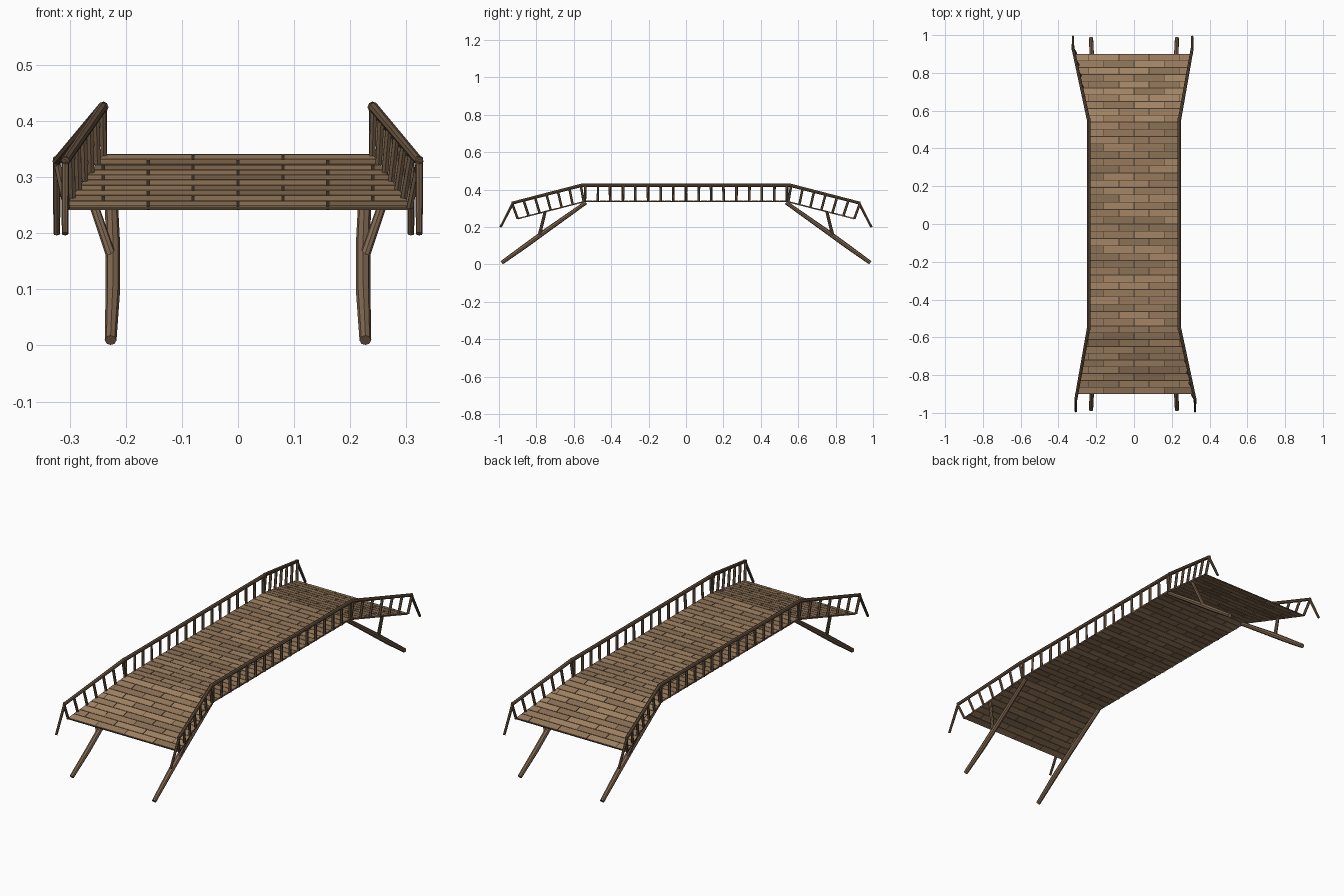
import bpy, bmesh, math, random
from mathutils import Vector

if "Cube" in bpy.data.objects:
    bpy.data.objects.remove(bpy.data.objects["Cube"])

random.seed(4)


def material(name, rgb):
    m = bpy.data.materials.new(name)
    m.diffuse_color = (*rgb, 1)
    m.use_nodes = True
    m.node_tree.nodes["Principled BSDF"].inputs["Base Color"].default_value = m.diffuse_color
    return m


TAN = [material("plank_light", (0.37, 0.235, 0.13)),
       material("plank_mid", (0.31, 0.195, 0.108)),
       material("plank_dark", (0.26, 0.165, 0.092))]
GAP = material("gap_wood", (0.06, 0.04, 0.025))
RAIL = material("rail_wood", (0.15, 0.095, 0.055))
STRUT = material("strut_wood", (0.21, 0.135, 0.08))

KNEE, END = 0.54, 0.90          # y of slope break and deck end
Z_HI, Z_LO = 0.337, 0.245       # deck heights
W_HI, W_LO = 0.24, 0.308        # deck half widths


def deck(y):
    """Deck height and half width at a given y."""
    t = max(0, (abs(y) - KNEE) / (END - KNEE))
    return Z_HI + (Z_LO - Z_HI) * t, W_HI + (W_LO - W_HI) * t


def prism(bm, y0, y1, xa, xb, th, mat):
    """Slab between two y stations, with x limits clipped to the deck outline."""
    rings = []
    for s in (1, -1):
        ring = []
        for y, side in ((y0, 0), (y0, 1), (y1, 1), (y1, 0)):
            z, w = deck(y)
            x = (xa, xb)[side]
            x = math.copysign(w, x) if abs(x) >= 0.5 else x
            ring.append(bm.verts.new((x, y, z + s * th / 2)))
        rings.append(ring)
    top, bot = rings
    faces = [bm.faces.new(top), bm.faces.new(bot[::-1])]
    for i in range(4):
        j = (i + 1) % 4
        faces.append(bm.faces.new((top[j], top[i], bot[i], bot[j])))
    for f in faces:
        f.material_index = mat


def finish(bm, name, mats):
    bmesh.ops.recalc_face_normals(bm, faces=bm.faces)
    me = bpy.data.meshes.new(name)
    bm.to_mesh(me)
    bm.free()
    for m in mats:
        me.materials.append(m)
    ob = bpy.data.objects.new(name, me)
    bpy.context.collection.objects.link(ob)
    return ob


# Deck core: thin dark slab seen in the gaps between the planks
bm = bmesh.new()
for a, b in ((-END, -KNEE), (-KNEE, KNEE), (KNEE, END)):
    prism(bm, a, b, -1, 1, 0.005, 0)
finish(bm, "deck_core", [GAP])

# Planks: staggered rows, 0.16 long
bm = bmesh.new()
row = 0
for a, b, n in ((-END, -KNEE, 10), (-KNEE, KNEE, 28), (KNEE, END, 10)):
    d = (b - a) / n
    for i in range(n):
        y0, y1 = a + i * d + 0.002, a + (i + 1) * d - 0.002
        w = min(deck(y0)[1], deck(y1)[1])
        off = 0.08 * (row % 2)
        seams = [off + 0.16 * k for k in range(-3, 4)]
        xs = [-1] + [s for s in seams if abs(s) < w - 0.01] + [1]
        for xa, xb in zip(xs, xs[1:]):
            l = xa if xa == -1 else xa + 0.002
            r = xb if xb == 1 else xb - 0.002
            prism(bm, y0, y1, l, r, 0.008, random.randrange(3))
        row += 1
finish(bm, "deck_planks", TAN)


def poles(name, paths, mat, sides=8):
    """Round poles through points given as (x, y, z, radius), as one mesh."""
    bm = bmesh.new()
    for path in paths:
        pts = [Vector(p[:3]) for p in path]
        rings = []
        for i, p in enumerate(pts):
            t = (pts[min(i + 1, len(pts) - 1)] - pts[max(i - 1, 0)]).normalized()
            u = t.cross(Vector((1, 0, 0))).normalized()
            v = t.cross(u)
            r = path[i][3]
            rings.append([bm.verts.new(p + r * (u * math.cos(k * math.tau / sides)
                                                + v * math.sin(k * math.tau / sides)))
                          for k in range(sides)])
        for r0, r1 in zip(rings, rings[1:]):
            for k in range(sides):
                j = (k + 1) % sides
                bm.faces.new((r0[k], r0[j], r1[j], r1[k]))
        bm.faces.new(rings[0][::-1])
        bm.faces.new(rings[-1])
    return finish(bm, name, [mat])


def top_of(y):
    """Handrail point above a ramp deck station (posts lean outward)."""
    t = (y - KNEE) / (END - KNEE)
    return y + 0.015 + 0.015 * t, 0.424 - 0.096 * t


rails, posts, struts, braces = [], [], [], []
for sx in (-1, 1):
    # Level handrail and its posts
    rails.append([(sx * 0.24, -0.56, 0.424, 0.009), (sx * 0.24, 0.56, 0.424, 0.009)])
    for i in range(17):
        y = -KNEE + 2 * KNEE * i / 16
        r = random.uniform(0.0055, 0.007)
        posts.append([(sx * 0.239, y, 0.335, r),
                      (sx * 0.24, y + random.uniform(-.003, .003), 0.424, r)])
    for sy in (-1, 1):
        # Handrails splay slightly more at two opposite corners
        xe = 0.323 if sx * sy < 0 else 0.308
        y1, z1 = top_of(END)
        rails.append([(sx * 0.24, sy * 0.548, 0.426, 0.009),
                      (sx * xe, sy * y1, z1, 0.008)])
        rails.append([(sx * xe, sy * 0.922, 0.334, 0.007),
                      (sx * xe, sy * 0.992, 0.199, 0.006)])
        for i in range(7):
            t = (i + 0.12) / 6.12
            y = KNEE + (END - KNEE) * t
            yt, zt = top_of(y)
            posts.append([(sx * (deck(y)[1] - 0.002), sy * y, deck(y)[0], 0.0065),
                          (sx * (0.24 + (xe - 0.24) * t), sy * yt, zt, 0.0065)])
        # Slanted legs and their braces
        struts.append([(sx * 0.227, sy * 0.985, 0.0095, 0.0105),
                       (sx * 0.223, sy * 0.86, 0.099, 0.013),
                       (sx * 0.223, sy * 0.75, 0.179, 0.013),
                       (sx * 0.228, sy * 0.535, 0.331, 0.010)])
        braces.append([(sx * 0.225, sy * 0.784, 0.157, 0.009),
                       (sx * 0.268, sy * 0.753, 0.282, 0.008)])

poles("handrails", rails, RAIL)
poles("railing_posts", posts, RAIL, 6)
poles("support_legs", struts, STRUT)
poles("leg_braces", braces, STRUT)
